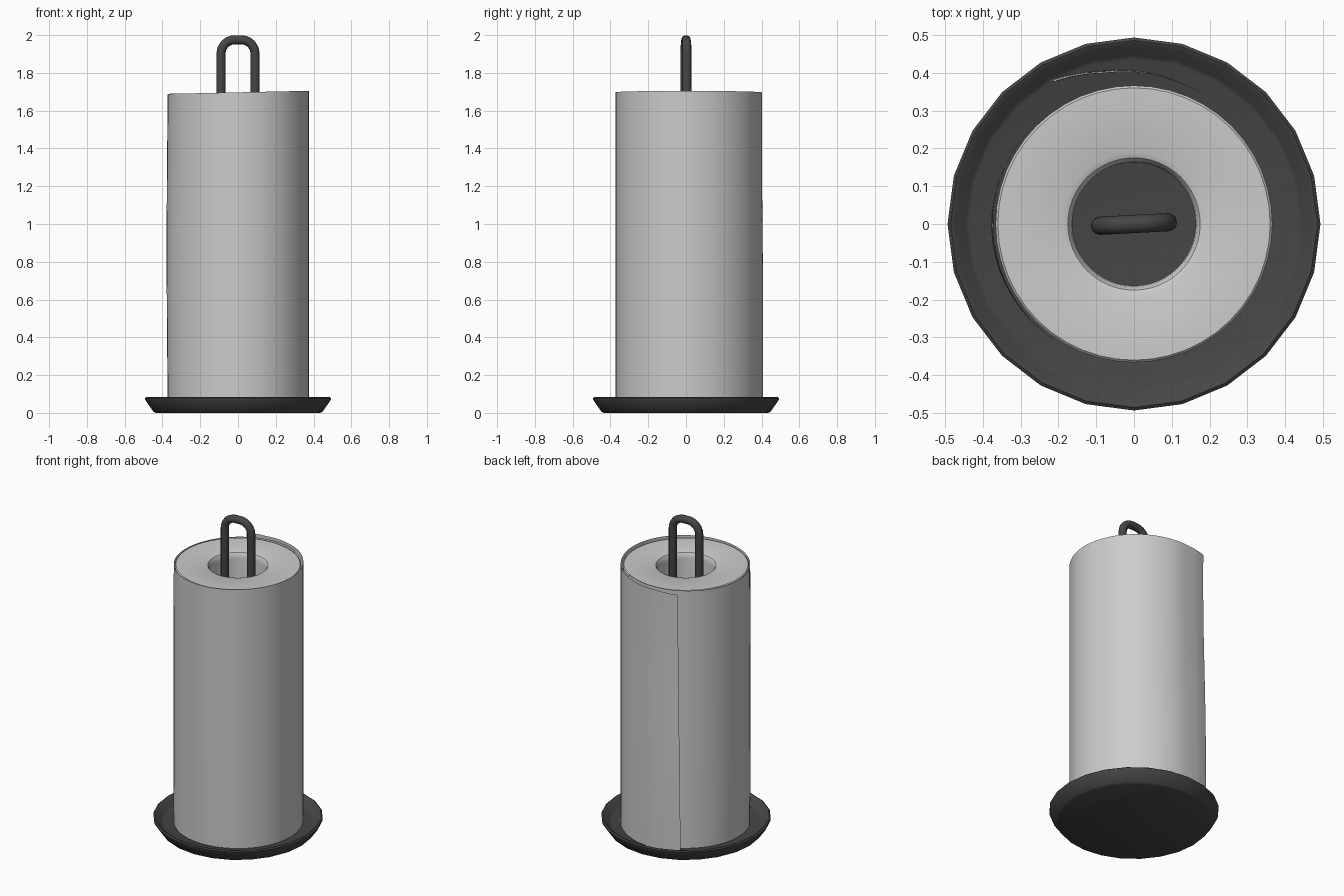
import bpy, math

if "Cube" in bpy.data.objects:
    bpy.data.objects.remove(bpy.data.objects["Cube"])

dark = bpy.data.materials.new("dark_metal")
dark.diffuse_color = (0.06, 0.06, 0.06, 1)
dark.use_nodes = True
dark.node_tree.nodes["Principled BSDF"].inputs["Base Color"].default_value = dark.diffuse_color


def add_mesh(name, verts, faces, mat=None, angle=35):
    me = bpy.data.meshes.new(name)
    me.from_pydata(verts, [], faces)
    ob = bpy.data.objects.new(name, me)
    bpy.context.collection.objects.link(ob)
    if mat:
        me.materials.append(mat)
    bpy.ops.object.select_all(action='DESELECT')
    ob.select_set(True)
    bpy.context.view_layer.objects.active = ob
    bpy.ops.object.shade_smooth_by_angle(angle=math.radians(angle))
    return ob


def lathe(name, profile, n, closed=False, mat=None):
    """Revolve an (r, z) profile; an open profile gets its ends capped."""
    m = len(profile)
    verts = [(r * math.cos(math.tau * i / n), r * math.sin(math.tau * i / n), z)
             for i in range(n) for r, z in profile]
    faces = []
    for i in range(n):
        a, b = i * m, (i + 1) % n * m
        for j in range(m if closed else m - 1):
            k = (j + 1) % m
            faces.append((a + j, b + j, b + k, a + k))
    if not closed:
        faces.append([i * m for i in reversed(range(n))])
        faces.append([i * m + m - 1 for i in range(n)])
    return add_mesh(name, verts, faces, mat)


# Shallow dish base
lathe("base_dish", [(0.435, 0), (0.448, 0.007), (0.491, 0.068), (0.493, 0.078),
                    (0.485, 0.084), (0.474, 0.08), (0.446, 0.044), (0.436, 0.04)],
      24, mat=dark)

# Paper roll with softened edges around the core hole
lathe("paper_roll", [(0.18, 0.045), (0.36, 0.045), (0.366, 0.051), (0.366, 1.684),
                     (0.36, 1.69), (0.19, 1.69), (0.175, 1.684), (0.166, 1.67),
                     (0.163, 1.65), (0.163, 0.06)], 48, closed=True)

# Loose outer sheet: radius against degrees back from the free end
steps = [(0, 0.436), (18, 0.411), (30, 0.405), (47, 0.394), (75, 0.381),
         (100, 0.375), (360, 0.371), (420, 0.367)]


def sheet_radius(t):
    for (a, ra), (b, rb) in zip(steps, steps[1:]):
        if t <= b:
            return ra + (rb - ra) * (t - a) / (b - a)


cols, rows = 70, 12
verts, faces = [], []
for i in range(cols + 1):
    t = 420 * i / cols
    loose = max(0, 1 - t / 60)
    for j in range(rows + 1):
        v = j / rows
        ang = math.radians(121 - t - 2.5 * loose * v)
        bulge = math.sin(math.pi * v)
        r = sheet_radius(t) + 0.006 * loose * math.sin(5 * v + 0.5)
        r += 0.006 * bulge * math.exp(-((t - 300) / 35) ** 2)
        top = 1.697 + 0.008 * math.cos(ang)
        verts.append((r * math.cos(ang), r * math.sin(ang), 0.045 + (top - 0.045) * v))
for i in range(cols):
    for j in range(rows):
        a = i * (rows + 1) + j
        b = a + rows + 1
        faces.append((b, a, a + 1, b + 1))
add_mesh("outer_sheet", verts, faces)

# Bent-wire handle running down through the core to the base
w, zt, rc, wire = 0.09, 1.975, 0.072, 0.024
path = [(-w, 0.03)]
for cx, start in ((-w + rc, 180), (w - rc, 90)):
    for k in range(7):
        a = math.radians(start - 15 * k)
        path.append((cx + rc * math.cos(a), zt - rc + rc * math.sin(a)))
path.append((w, 0.03))
sides, verts, faces = 12, [], []
for i, (x, z) in enumerate(path):
    p, q = path[max(i - 1, 0)], path[min(i + 1, len(path) - 1)]
    dx, dz = q[0] - p[0], q[1] - p[1]
    if i in (1, len(path) - 2):  # keep legs perpendicular at the bend start
        dx, dz = 0, (1 if i == 1 else -1)
    d = math.hypot(dx, dz)
    nx, nz = -dz / d, dx / d
    for s in range(sides):
        a = math.tau * s / sides
        c = wire * math.cos(a)
        verts.append((x + nx * c, wire * math.sin(a), z + nz * c))
for i in range(len(path) - 1):
    for s in range(sides):
        a, b = i * sides, (i + 1) * sides
        k = (s + 1) % sides
        faces.append((a + s, a + k, b + k, b + s))
handle = add_mesh("wire_handle", verts, faces, dark, 60)
handle.rotation_euler.z = math.radians(3)
